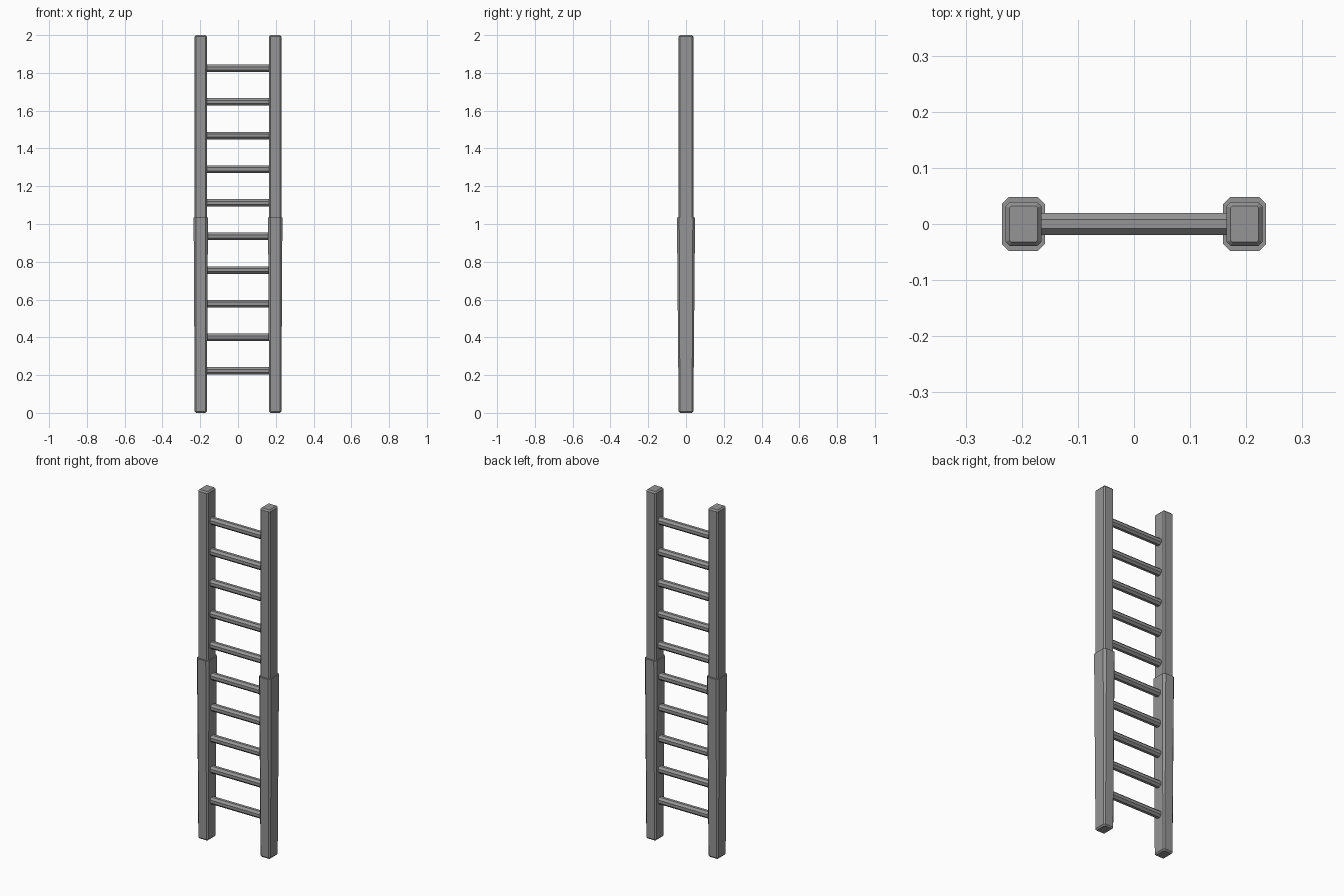
import bpy, bmesh, math

cube = bpy.data.objects.get("Cube")
if cube:
    bpy.data.objects.remove(cube, do_unlink=True)

grey = bpy.data.materials.new("grey_metal")
grey.use_nodes = True
grey.diffuse_color = (0.3, 0.3, 0.3, 1)
grey.node_tree.nodes["Principled BSDF"].inputs["Base Color"].default_value = (0.3, 0.3, 0.3, 1)

RAIL_X = 0.197


def finish(name, bm):
    bmesh.ops.recalc_face_normals(bm, faces=bm.faces[:])
    mesh = bpy.data.meshes.new(name)
    bm.to_mesh(mesh)
    bm.free()
    mesh.materials.append(grey)
    obj = bpy.data.objects.new(name, mesh)
    bpy.context.collection.objects.link(obj)
    return obj


def post(name, x, rings):
    """Loft chamfered rectangles; each ring is (z, half_x, half_y, chamfer)."""
    bm = bmesh.new()
    loops = []
    for z, hx, hy, c in rings:
        outline = [(hx, c - hy), (hx, hy - c), (hx - c, hy), (c - hx, hy),
                   (-hx, hy - c), (-hx, c - hy), (c - hx, -hy), (hx - c, -hy)]
        loops.append([bm.verts.new((x + px, py, z)) for px, py in outline])
    for low, high in zip(loops, loops[1:]):
        for i in range(len(low)):
            j = (i + 1) % len(low)
            bm.faces.new((low[i], low[j], high[j], high[i]))
    bm.faces.new(loops[0])
    bm.faces.new(loops[-1])
    return finish(name, bm)


def rung(name, z, radius, length):
    bm = bmesh.new()
    bmesh.ops.create_cone(bm, cap_ends=True, segments=8, radius1=radius,
                          radius2=radius, depth=length)
    for v in bm.verts:
        v.co = (v.co.z, v.co.x, v.co.y + z)
    # Turn the octagon so that flat sides face up and forward
    turn = math.pi / 8
    for v in bm.verts:
        y, h = v.co.y, v.co.z - z
        v.co.y = y * math.cos(turn) - h * math.sin(turn)
        v.co.z = z + y * math.sin(turn) + h * math.cos(turn)
    return finish(name, bm)


# Side rails: slim upper post sliding into a wider, tapered lower sleeve
for side, sign in (("left", 1), ("right", -1)):
    x = sign * RAIL_X
    post(side + "_upper_rail", x, [(0.95, 0.032, 0.039, 0.007), (1.992, 0.032, 0.039, 0.007),
                                   (2.0, 0.025, 0.032, 0.003)])
    post(side + "_lower_rail", x, [(0, 0.025, 0.032, 0.003), (0.008, 0.032, 0.039, 0.007),
                                   (1.035, 0.038, 0.048, 0.012)])

# Evenly spaced octagonal rungs
for i in range(10):
    rung(f"rung_{i + 1}", 0.222 + i * 0.178, 0.0215, 2 * RAIL_X - 0.04)
